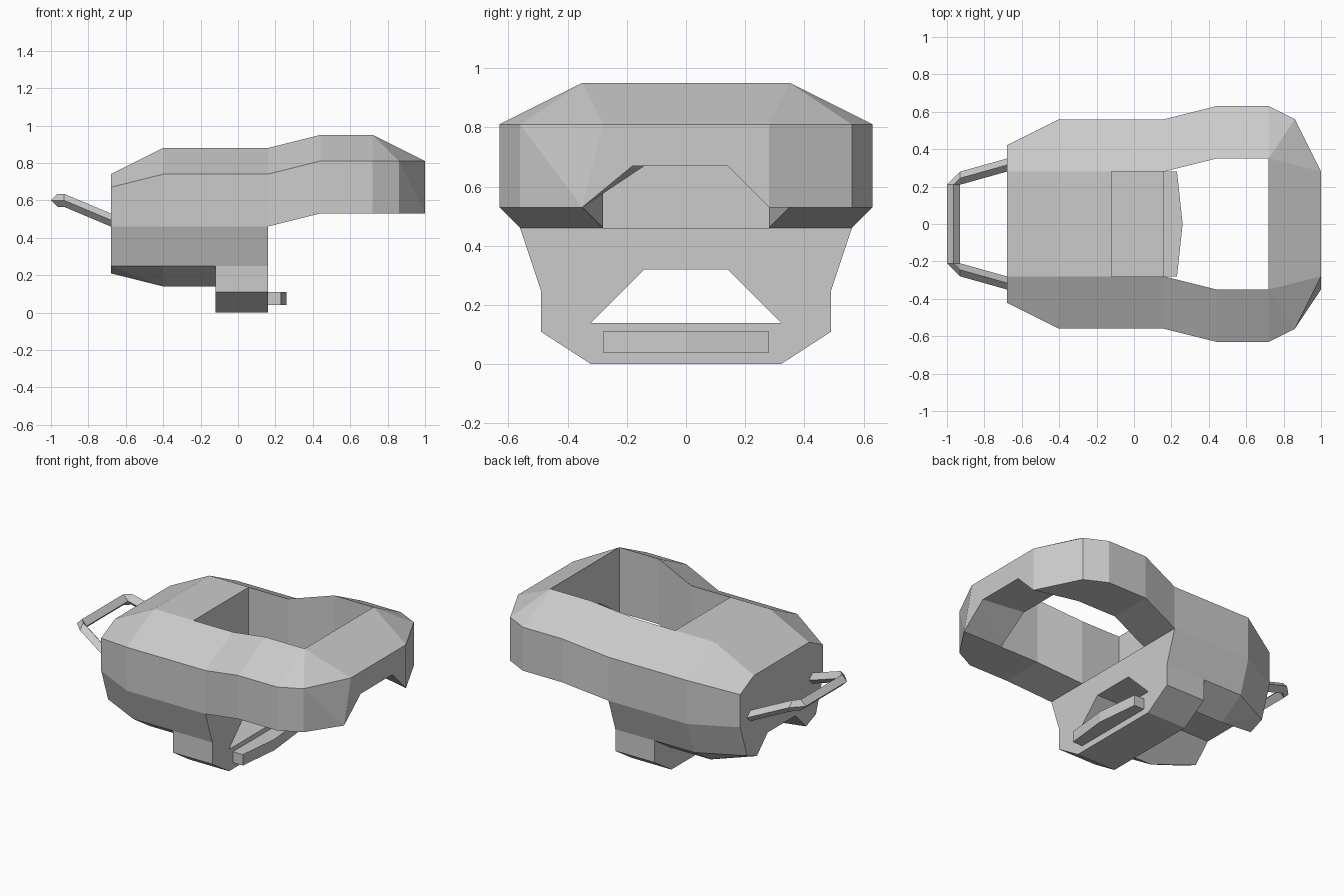
import bpy, bmesh

if "Cube" in bpy.data.objects:
    bpy.data.objects.remove(bpy.data.objects["Cube"])


def loft(bm, sections, closed=False, skip=()):
    """Skin half sections and their mirror image; skip lists (section, strip) pairs.
    Strips lying on the mirror plane are left out."""
    for s in (1, -1):
        rows = [[bm.verts.new((x, y * s, z)) for x, y, z in sec] for sec in sections]
        n = len(rows[0])
        for k in range(len(rows) - 1):
            a, b = rows[k], rows[k + 1]
            for i in range(n if closed else n - 1):
                j = (i + 1) % n
                if (k, i) in skip or max(v.co.y * s for v in (a[i], a[j], b[i], b[j])) < 1e-6:
                    continue
                bm.faces.new((a[i], a[j], b[j]))
                bm.faces.new((a[i], b[j], b[i]))


def cap(bm, pts, sides=(1, -1)):
    for s in sides:
        bm.faces.new([bm.verts.new((x, y * s, z)) for x, y, z in pts])


def at(x, profile):
    return [(x, y, z) for y, z in profile]


def finish(bm, name):
    bmesh.ops.remove_doubles(bm, verts=bm.verts[:], dist=0.0005)
    bmesh.ops.recalc_face_normals(bm, faces=bm.faces[:])
    me = bpy.data.meshes.new(name)
    bm.to_mesh(me)
    bm.free()
    bpy.context.collection.objects.link(bpy.data.objects.new(name, me))


bm = bmesh.new()

# rear block with arched tunnel underneath
rear = [(0, .74), (.28, .74), (.42, .67), (.42, .46), (.35, .25), (.25, .21), (.14, .32), (0, .32)]
mid = [(0, .88), (.28, .88), (.56, .74), (.56, .46), (.49, .25), (.32, .14), (.14, .32), (0, .32)]
loft(bm, [at(-.68, rear), at(-.4, mid), at(-.12, mid)])
cap(bm, at(-.68, rear))
cap(bm, at(-.12, [(0, .88), (.28, .88), (.28, .46), (0, .46)]))

# lower base: floor of the recess, window through it, keel below
base = [(0, .46), (.28, .46), (.56, .46), (.49, .25), (.49, .11), (.32, 0),
        (0, 0), (0, .14), (.32, .14), (.14, .32), (0, .32)]
loft(bm, [at(-.12, base), at(.16, base)], skip={(0, 1)})
cap(bm, at(.16, base))
cap(bm, at(-.12, [(.49, .25), (.49, .11), (.32, 0), (0, 0), (0, .14), (.32, .14)]))

# side rails of the open collar
rail = [(.28, .88), (.56, .74), (.56, .46), (.28, .46)]
wide = [(.35, .95), (.63, .81), (.63, .53), (.35, .53)]
loft(bm, [at(-.12, rail), at(.16, rail), at(.44, wide), at(.72, wide)],
     closed=True, skip={(0, 2)})

# front bar with arch below; its arch is slightly uneven on the front side
back = at(.72, [(0, .95), (.35, .95), (.63, .81), (.63, .53), (.35, .53), (.14, .67), (0, .67)])
for s, low, arch in ((1, .28, .14), (-1, .35, .18)):
    front = [(1, 0, .81), (1, .28, .81), (.86, .56, .81), (.86, .56, .53),
             (1, low, .53), (1, arch, .67), (1, 0, .67)]
    for i in range(6):
        cap(bm, [back[i], back[i + 1], front[i + 1]], (s,))
        cap(bm, [back[i], front[i + 1], front[i]], (s,))
    for idx in ((0, 1, 4, 5, 6), (1, 2, 4), (2, 3, 4)):
        cap(bm, [front[i] for i in idx], (s,))
cap(bm, [back[i] for i in (0, 1, 4, 5, 6)])
finish(bm, "body")

# rear handle with diamond section: top, outer, bottom, inner
bm = bmesh.new()
bar = [(-.965, .635), (-1, .6), (-.965, .565), (-.93, .6)]
loft(bm, [
    at(-.68, [(.315, .53), (.35, .495), (.315, .46), (.28, .495)]),
    at(-.93, [(.245, .635), (.28, .6), (.245, .565), (.21, .6)]),
    [(x, .21, z) for x, z in bar],
    [(x, 0, z) for x, z in bar]], closed=True)
finish(bm, "rear_handle")

# front step
bm = bmesh.new()
outline = [(.16, .28), (.23, .28), (.26, 0)]
loft(bm, [[(x, y, z) for x, y in outline] for z in (.04, .11)])
for z in (.04, .11):
    cap(bm, [(x, y, z) for x, y in outline + [(.16, 0)]])
finish(bm, "front_step")
